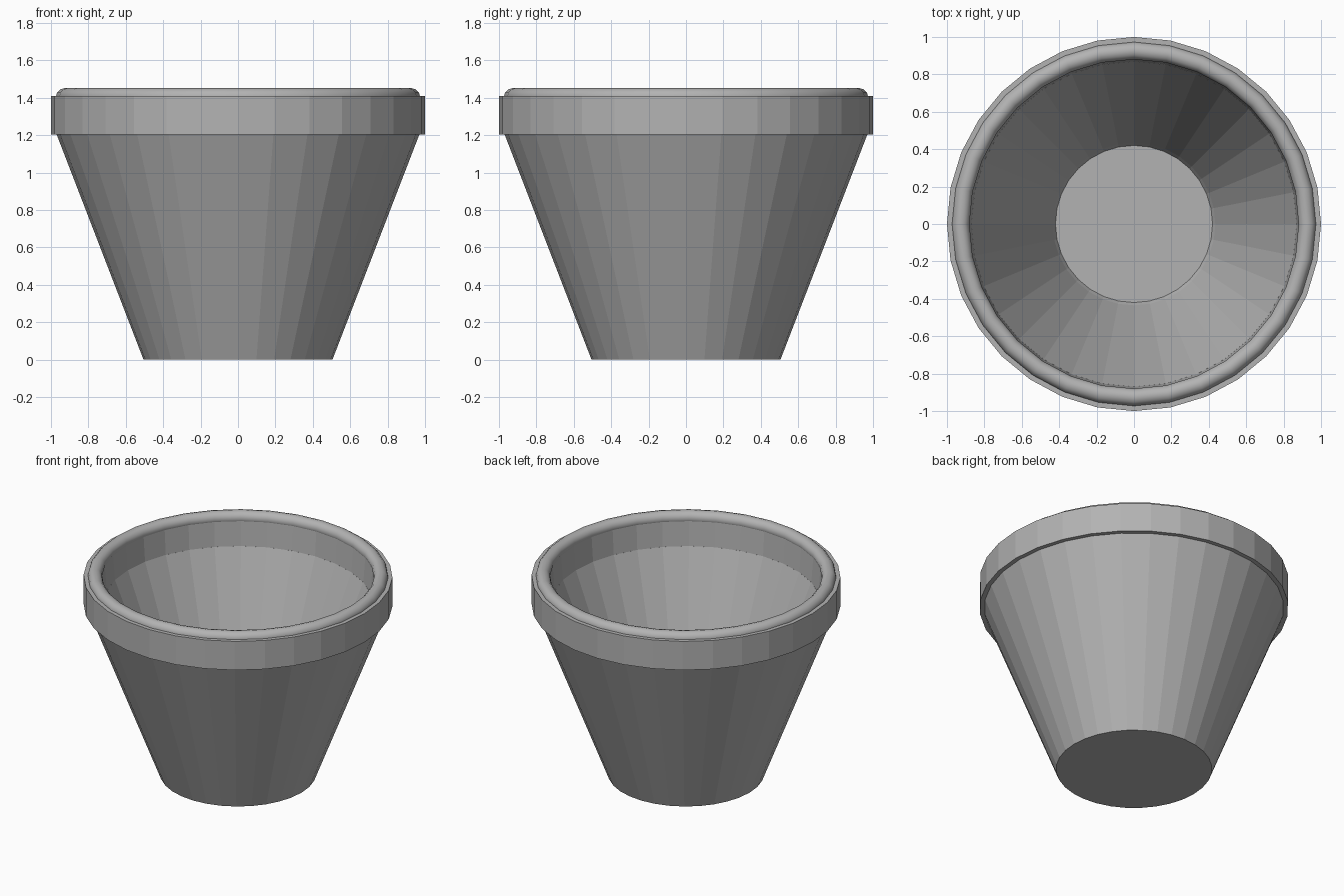
import bpy, bmesh, math

SIDES = 32

cube = bpy.data.objects.get("Cube")
if cube:
    bpy.data.objects.remove(cube, do_unlink=True)

grey = bpy.data.materials.new("plain grey")
grey.use_nodes = True
colour = (0.45, 0.45, 0.45, 1)
grey.diffuse_color = colour
grey.node_tree.nodes["Principled BSDF"].inputs["Base Color"].default_value = colour


def lathe(name, profile, closed=False):
    """Spin a (radius, height) profile about z; open ends are capped flat."""
    bm = bmesh.new()
    rings = []
    for r, z in profile:
        angles = [2 * math.pi * i / SIDES for i in range(SIDES)]
        rings.append([bm.verts.new((r * math.cos(a), r * math.sin(a), z)) for a in angles])
    pairs = list(zip(rings, rings[1:]))
    if closed:
        pairs.append((rings[-1], rings[0]))
    else:
        bm.faces.new(rings[0])
        bm.faces.new(rings[-1])
    for low, high in pairs:
        for i in range(SIDES):
            j = (i + 1) % SIDES
            bm.faces.new((low[i], low[j], high[j], high[i]))
    bmesh.ops.recalc_face_normals(bm, faces=bm.faces)
    mesh = bpy.data.meshes.new(name)
    bm.to_mesh(mesh)
    bm.free()
    mesh.materials.append(grey)
    obj = bpy.data.objects.new(name, mesh)
    bpy.context.collection.objects.link(obj)
    return obj


# Tapered hollow body with a thick floor
lathe("pot_body", [(0.505, 0), (0.97, 1.205), (0.87, 1.22), (0.435, 0.11), (0.42, 0.08)])

# Straight band around the mouth
lathe("rim_band", [(0.965, 1.205), (1.0, 1.205), (1.0, 1.41), (0.885, 1.41), (0.87, 1.215)],
      closed=True)

# Rounded lip resting on the band
bpy.ops.mesh.primitive_torus_add(major_segments=SIDES, minor_segments=12, major_radius=0.927,
                                 minor_radius=0.047, location=(0, 0, 1.405))
lip = bpy.context.object
lip.name = "rounded_lip"
lip.data.materials.append(grey)
bpy.ops.object.shade_smooth_by_angle(angle=math.radians(35))
